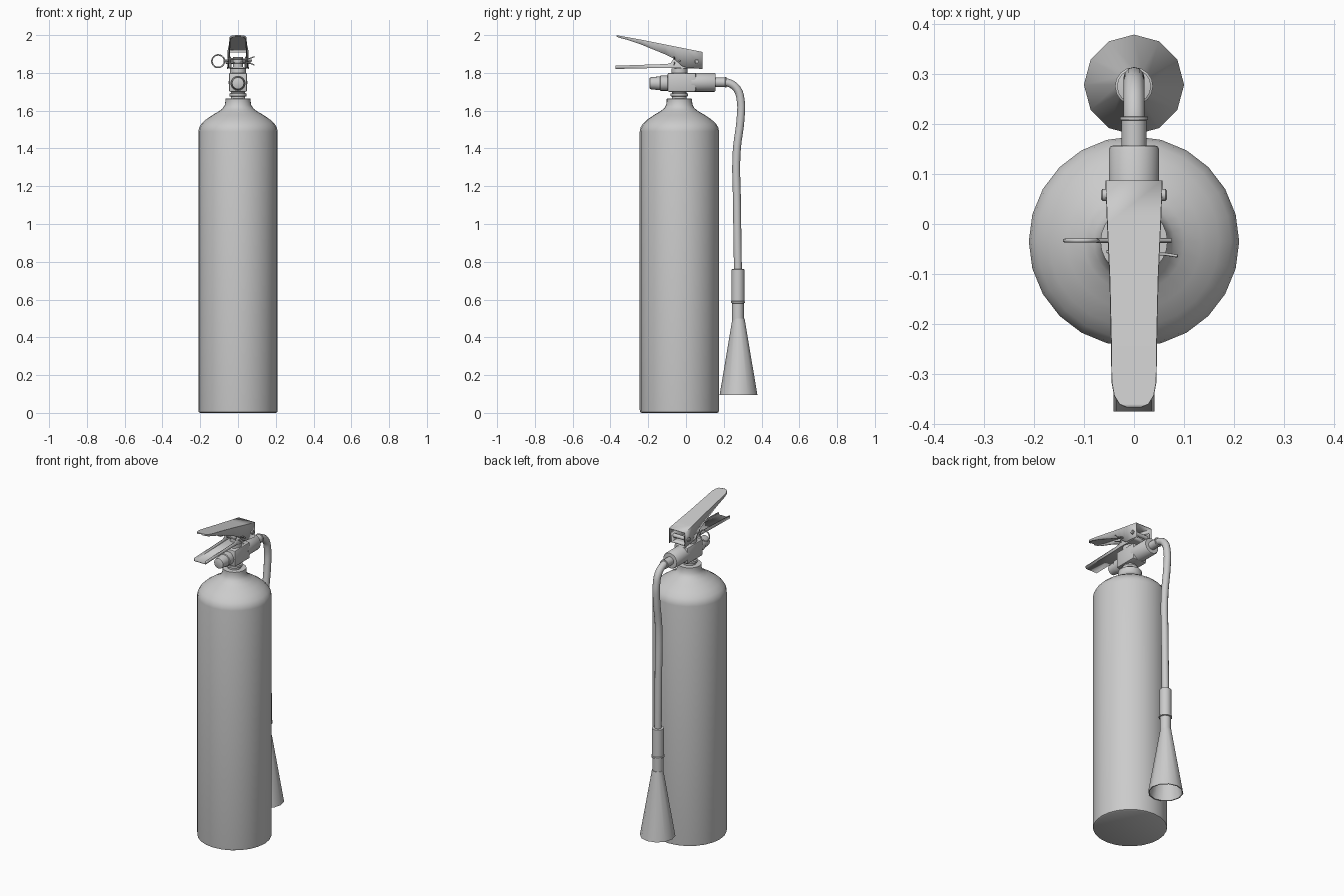
import bpy, bmesh, math
from mathutils import Vector

cube = bpy.data.objects.get("Cube")
if cube:
    bpy.data.objects.remove(cube, do_unlink=True)

GREY = (0.6, 0.6, 0.6, 1)
mat = bpy.data.materials.new("plain grey")
mat.use_nodes = True
mat.diffuse_color = GREY
mat.node_tree.nodes["Principled BSDF"].inputs["Base Color"].default_value = GREY


def finish(obj, angle=35):
    """Give the part its colour and smooth shading with sharp edges kept."""
    if not obj.data.materials:
        obj.data.materials.append(mat)
    bpy.ops.object.select_all(action='DESELECT')
    obj.select_set(True)
    bpy.context.view_layer.objects.active = obj
    if obj.type == 'CURVE':
        bpy.ops.object.convert(target='MESH')
        obj = bpy.context.object
    bpy.ops.object.shade_smooth_by_angle(angle=math.radians(angle))
    return obj


def make(name, bm, angle=35):
    bmesh.ops.recalc_face_normals(bm, faces=bm.faces)
    mesh = bpy.data.meshes.new(name)
    bm.to_mesh(mesh)
    bm.free()
    obj = bpy.data.objects.new(name, mesh)
    bpy.context.collection.objects.link(obj)
    return finish(obj, angle)


def lathe(name, profile, origin, axis='Z', sides=24):
    """Spin (radius, distance) points around an axis through origin."""
    bm = bmesh.new()
    rings = []
    for r, d in profile:
        ring = []
        for i in range(sides):
            a = math.tau * i / sides
            u, v = r * math.cos(a), r * math.sin(a)
            p = {'X': (d, u, v), 'Y': (u, d, v), 'Z': (u, v, d)}[axis]
            ring.append(bm.verts.new(Vector(origin) + Vector(p)))
        rings.append(ring)
    for a, b in zip(rings, rings[1:]):
        for i in range(sides):
            j = (i + 1) % sides
            bm.faces.new((a[i], a[j], b[j], b[i]))
    bm.faces.new(rings[0])
    bm.faces.new(rings[-1])
    return make(name, bm)


def tube(name, points, radius, cyclic=False, res=4):
    """Round tube along a smooth path."""
    cu = bpy.data.curves.new(name, 'CURVE')
    cu.dimensions = '3D'
    cu.bevel_depth = radius
    cu.bevel_resolution = res
    cu.resolution_u = 6
    cu.use_fill_caps = True
    sp = cu.splines.new('BEZIER')
    sp.bezier_points.add(len(points) - 1)
    for bp, p in zip(sp.bezier_points, points):
        bp.co = p
        bp.handle_left_type = bp.handle_right_type = 'AUTO'
    sp.use_cyclic_u = cyclic
    obj = bpy.data.objects.new(name, cu)
    bpy.context.collection.objects.link(obj)
    return finish(obj, 50)


def channel(name, stations, thickness=0.006):
    """Folded sheet: (y, half width, web height, flange edge height)."""
    bm = bmesh.new()
    rows = [[bm.verts.new(p) for p in
             ((-w, y, edge), (-w, y, web), (w, y, web), (w, y, edge))]
            for y, w, web, edge in stations]
    for a, b in zip(rows, rows[1:]):
        for i in range(3):
            bm.faces.new((a[i], a[i + 1], b[i + 1], b[i]))
    obj = make(name, bm, 25)
    mod = obj.modifiers.new("sheet thickness", 'SOLIDIFY')
    mod.thickness = thickness
    mod.offset = 0
    return obj


def box(name, size, centre, bevel):
    bm = bmesh.new()
    bmesh.ops.create_cube(bm, size=1)
    for v in bm.verts:
        v.co = Vector([c * s for c, s in zip(v.co, size)]) + Vector(centre)
    bmesh.ops.bevel(bm, geom=bm.edges[:], offset=bevel, segments=2,
                    affect='EDGES', profile=0.5)
    return make(name, bm)


TANK_Y = -0.035
VALVE_Z = 1.75
HORN_Y = 0.278

# Cylinder with domed shoulder and neck
lathe("tank", [(0.2, 0), (0.208, 0.004), (0.21, 0.015), (0.21, 1.49), (0.206, 1.51),
               (0.194, 1.53), (0.17, 1.553), (0.135, 1.577), (0.1, 1.597),
               (0.08, 1.613), (0.07, 1.63), (0.067, 1.65), (0.067, 1.663),
               (0.045, 1.664)], (0, TANK_Y, 0))
lathe("neck_collar", [(0.038, 1.65), (0.038, 1.674), (0.046, 1.677), (0.046, 1.69),
                      (0.038, 1.693), (0.038, 1.72)], (0, TANK_Y, 0))

# Valve body, stem and ports
box("valve_body", (0.096, 0.15, 0.1), (0, -0.023, VALVE_Z), 0.008)
lathe("valve_stem", [(0.042, 1.78), (0.042, 1.822), (0.026, 1.824), (0.026, 1.885)],
      (0, TANK_Y, 0), sides=16)
lathe("front_port", [(0.025, -0.193), (0.031, -0.19), (0.036, -0.145), (0.036, -0.138),
                     (0.04, -0.135), (0.04, -0.08)], (0, 0, 1.745), 'Y', 16)
lathe("rear_connector", [(0.05, 0.03), (0.05, 0.15), (0.046, 0.156), (0.03, 0.157)],
      (0, 0, VALVE_Z), 'Y')
lathe("hose_fitting", [(0.025, 0.15), (0.025, 0.207), (0.028, 0.208), (0.028, 0.214),
                       (0.022, 0.215)], (0, 0, VALVE_Z), 'Y', 16)

# Discharge hose
tube("hose", [(0, 0.18, VALVE_Z), (0, 0.225, 1.747), (0, 0.27, 1.715),
              (0, 0.29, 1.65), (0, 0.289, 1.56), (0, 0.268, 1.38),
              (0, 0.27, 1.1), (0, 0.275, 0.74)], 0.021)

# Grip and open discharge horn
lathe("horn_grip", [(0.022, 0.762), (0.034, 0.76), (0.034, 0.592), (0.038, 0.59),
                    (0.038, 0.582), (0.031, 0.58), (0.031, 0.49)],
      (0, 0.275, 0), sides=16)
lathe("discharge_horn", [(0.025, 0.5), (0.032, 0.5), (0.1, 0.095), (0.094, 0.095),
                         (0.028, 0.48)], (0, HORN_Y, 0), sides=12)

# Squeeze lever, folded downward, with rounded tip
channel("upper_lever", [
    (-0.365, 0.012, 1.997, 1.992), (-0.358, 0.027, 1.996, 1.989),
    (-0.342, 0.037, 1.993, 1.983), (-0.315, 0.042, 1.988, 1.976),
    (-0.24, 0.043, 1.974, 1.951), (-0.11, 0.046, 1.948, 1.898),
    (-0.065, 0.048, 1.939, 1.875), (-0.02, 0.05, 1.93, 1.836),
    (0.0, 0.051, 1.926, 1.829), (0.087, 0.054, 1.909, 1.82)])

# Carrying handle, folded upward, rising into the pivot bracket
channel("lower_handle", [
    (-0.374, 0.038, 1.823, 1.838), (-0.1, 0.038, 1.829, 1.847),
    (-0.08, 0.039, 1.829, 1.853), (-0.06, 0.041, 1.828, 1.885),
    (-0.01, 0.043, 1.826, 1.885), (0.04, 0.045, 1.825, 1.89),
    (0.078, 0.045, 1.825, 1.88)])

# Pivot rivet with raised heads
lathe("pivot_rivet", [(0.008, -0.066), (0.012, -0.063), (0.012, 0.063), (0.008, 0.066)],
      (0, 0.058, 1.86), 'X', 12)

# Safety pin, pull ring and retaining clip
lathe("safety_pin", [(0.005, -0.075), (0.005, 0.075)], (0, -0.033, 1.865), 'X', 10)
tube("pull_ring", [(-0.105 + 0.033 * math.cos(a * math.pi / 4), -0.033,
                    1.862 + 0.033 * math.sin(a * math.pi / 4)) for a in range(8)],
     0.004, True, 2)
for name, z in (("upper_clip_wire", 1.875), ("lower_clip_wire", 1.853)):
    tube(name, [(-0.055, -0.055, z), (0, -0.063, z), (0.055, -0.06, z),
                (0.087, -0.064, 2 * z - 1.864)], 0.003, False, 2)
